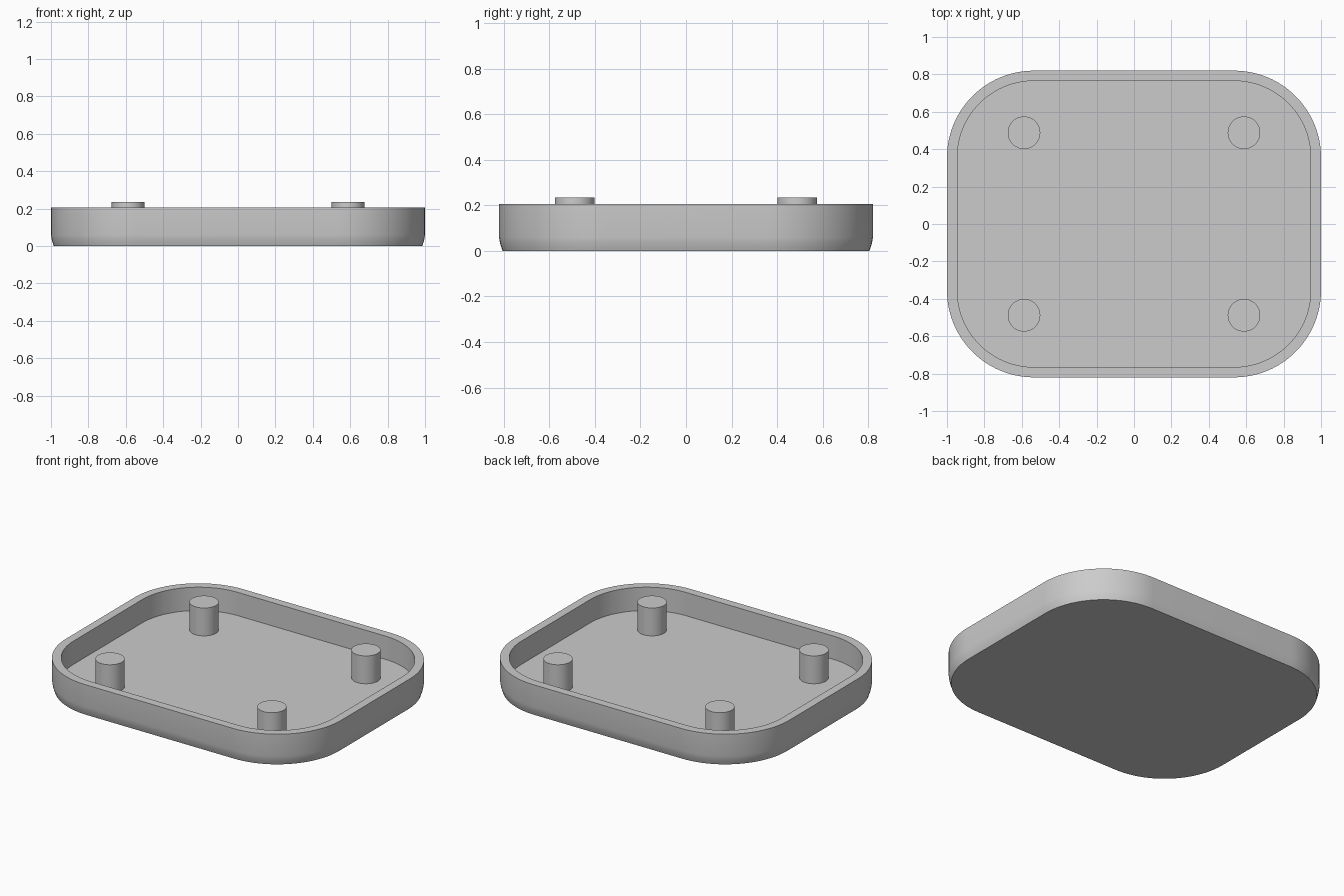
import bpy
import bmesh
from math import cos, sin, pi, radians

if "Cube" in bpy.data.objects:
    bpy.data.objects.remove(bpy.data.objects["Cube"])

HALF_X, HALF_Y, CORNER = 1.0, 0.82, 0.465
RIM_Z, FLOOR_Z, WALL, POST_TOP = 0.205, 0.052, 0.055, 0.235
CORNER_STEPS = 24

grey = bpy.data.materials.new("plain grey")
grey.use_nodes = True
colour = (0.6, 0.6, 0.6, 1)
grey.diffuse_color = colour
grey.node_tree.nodes["Principled BSDF"].inputs["Base Color"].default_value = colour


def finish(obj):
    obj.data.materials.append(grey)
    bpy.ops.object.select_all(action="DESELECT")
    obj.select_set(True)
    bpy.context.view_layer.objects.active = obj
    bpy.ops.object.shade_smooth_by_angle(angle=radians(30))


def rounded_ring(bm, inset, z):
    """Ring of vertices around a rounded rectangle."""
    r = CORNER - inset
    ring = []
    for i, (sx, sy) in enumerate([(1, 1), (-1, 1), (-1, -1), (1, -1)]):
        for k in range(CORNER_STEPS + 1):
            a = pi / 2 * (i + k / CORNER_STEPS)
            ring.append(bm.verts.new((sx * (HALF_X - CORNER) + r * cos(a),
                                      sy * (HALF_Y - CORNER) + r * sin(a), z)))
    return ring


# Tray: underside, eased lower edge, outer wall, rim, inner wall, floor
profile = [(0.015, 0), (0.01, 0.015), (0.004, 0.035), (0, 0.06),
           (0, RIM_Z), (WALL, RIM_Z), (WALL, FLOOR_Z)]
bm = bmesh.new()
rings = [rounded_ring(bm, inset, z) for inset, z in profile]
for low, high in zip(rings, rings[1:]):
    for i in range(len(low)):
        j = (i + 1) % len(low)
        bm.faces.new((low[i], low[j], high[j], high[i]))
bm.faces.new(rings[0][::-1])
bm.faces.new(rings[-1])
mesh = bpy.data.meshes.new("tray")
bm.to_mesh(mesh)
bm.free()
tray = bpy.data.objects.new("tray", mesh)
bpy.context.collection.objects.link(tray)
finish(tray)

# Four corner posts standing on the floor
for y, end in ((-0.488, "front"), (0.488, "back")):
    for x, side in ((-0.588, "right"), (0.588, "left")):
        bpy.ops.mesh.primitive_cylinder_add(
            vertices=48, radius=0.087, depth=POST_TOP - FLOOR_Z,
            location=(x, y, (POST_TOP + FLOOR_Z) / 2))
        post = bpy.context.object
        post.name = f"{end}_{side}_post"
        finish(post)
